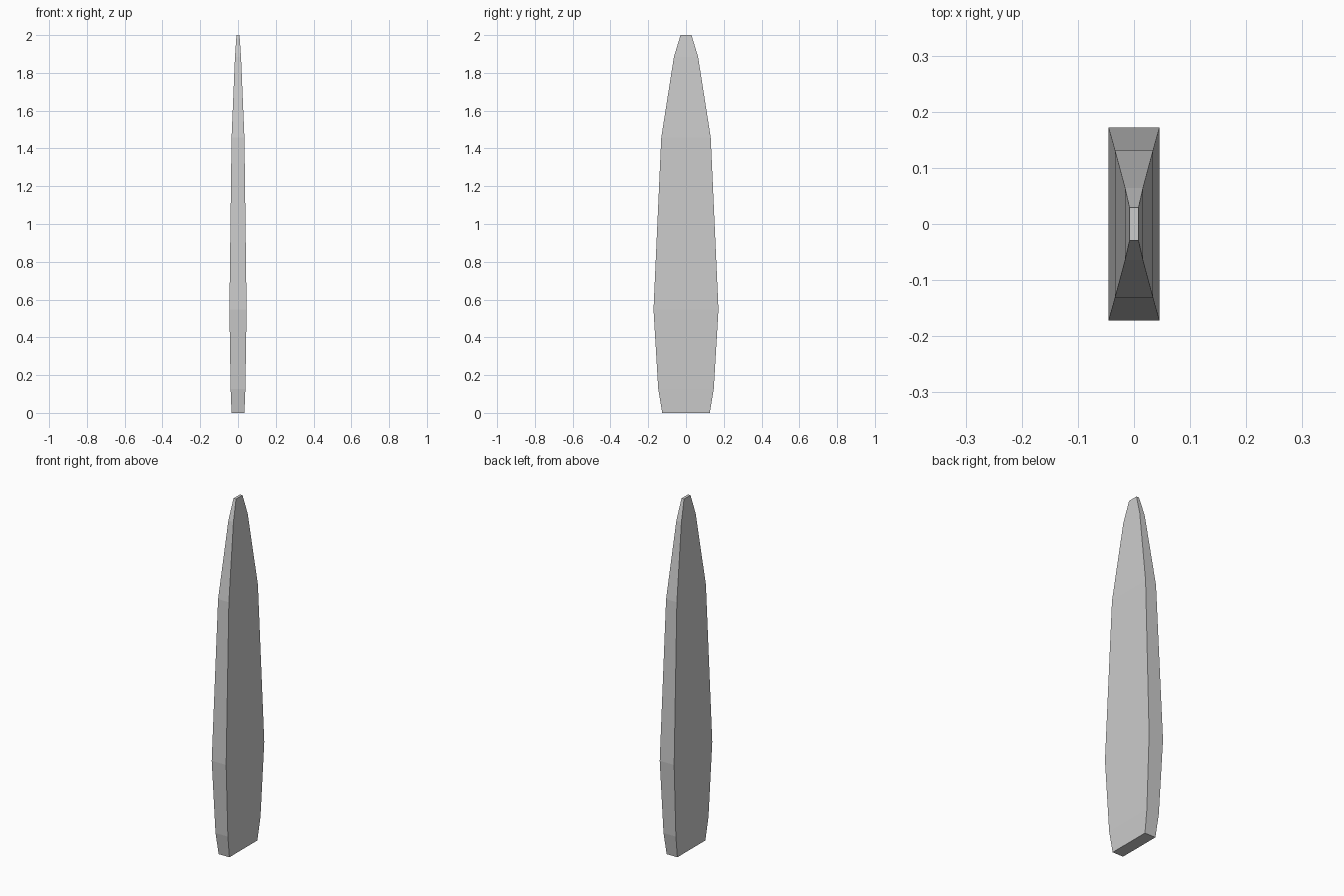
import bpy, bmesh

if "Cube" in bpy.data.objects:
    bpy.data.objects.remove(bpy.data.objects["Cube"])

# Blade cross-sections: height, half thickness (x), half width (y)
SECTIONS = [
    (0.0, 0.034, 0.126),
    (0.127, 0.039, 0.147),
    (0.547, 0.0455, 0.172),
    (1.457, 0.034, 0.131),
    (1.885, 0.016, 0.064),
    (2.0, 0.008, 0.029),
]

bm = bmesh.new()

# One rectangular ring per section
rings = [
    [bm.verts.new((sx * hx, sy * hy, z))
     for sx, sy in ((-1, -1), (1, -1), (1, 1), (-1, 1))]
    for z, hx, hy in SECTIONS
]

# Flat side faces between neighbouring rings
for low, high in zip(rings, rings[1:]):
    for i in range(4):
        j = (i + 1) % 4
        bm.faces.new((low[i], low[j], high[j], high[i]))

# Bottom and tip caps
bm.faces.new(rings[0][::-1])
bm.faces.new(rings[-1])
bmesh.ops.recalc_face_normals(bm, faces=bm.faces[:])

mesh = bpy.data.meshes.new("tapered_blade")
bm.to_mesh(mesh)
bm.free()
blade = bpy.data.objects.new("tapered_blade", mesh)
bpy.context.collection.objects.link(blade)
